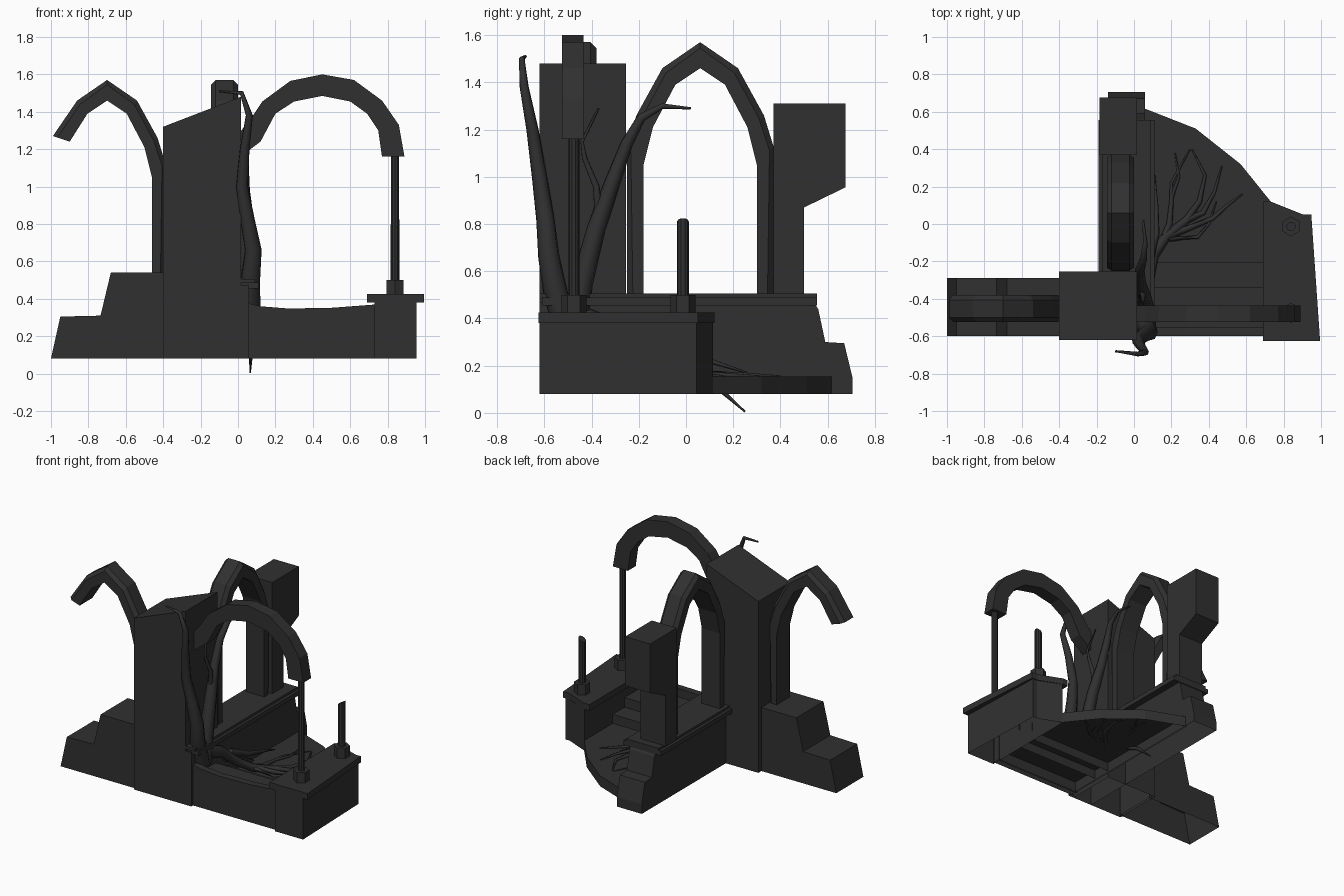
import bpy, bmesh, math
from mathutils import Vector

if "Cube" in bpy.data.objects:
    bpy.data.objects.remove(bpy.data.objects["Cube"])

stone = bpy.data.materials.new("dark_stone")
stone.diffuse_color = (0.03, 0.03, 0.03, 1)
stone.use_nodes = True
stone.node_tree.nodes["Principled BSDF"].inputs["Base Color"].default_value = stone.diffuse_color


def finish(name, bm, open_bottom=False):
    bmesh.ops.recalc_face_normals(bm, faces=bm.faces[:])
    if open_bottom:
        low = [f for f in bm.faces if f.normal.z < -0.9 and f.calc_center_median().z < 0.1]
        bmesh.ops.delete(bm, geom=low, context='FACES')
    me = bpy.data.meshes.new(name)
    bm.to_mesh(me)
    bm.free()
    me.materials.append(stone)
    ob = bpy.data.objects.new(name, me)
    bpy.context.collection.objects.link(ob)
    return ob


def place(axis, a, b, c):
    """Profile point (a, b) at depth c along the axis."""
    return {'x': (c, a, b), 'y': (a, c, b), 'z': (a, b, c)}[axis]


def prism(name, axis, pts, lo, hi, open_bottom=False):
    bm = bmesh.new()
    A = [bm.verts.new(place(axis, a, b, lo)) for a, b in pts]
    B = [bm.verts.new(place(axis, a, b, hi)) for a, b in pts]
    n = len(pts)
    bm.faces.new(A)
    bm.faces.new(B)
    for i in range(n):
        j = (i + 1) % n
        bm.faces.new((A[i], A[j], B[j], B[i]))
    return finish(name, bm, open_bottom)


def box(name, x0, x1, y0, y1, z0, z1, open_bottom=False):
    return prism(name, 'z', [(x0, y0), (x1, y0), (x1, y1), (x0, y1)], z0, z1, open_bottom)


def arch(name, axis, outer, inner, lo, hi, c=0.0):
    """Sweep a section between matching outer and inner points, outer edges chamfered by c."""
    bm = bmesh.new()
    rings = []
    for o, i in zip(outer, inner):
        o, i = Vector(o), Vector(i)
        sec = [(i, lo), (i, hi)]
        if c:
            m = o + (i - o).normalized() * c
            sec += [(m, hi), (o, hi - c), (o, lo + c), (m, lo)]
        else:
            sec += [(o, hi), (o, lo)]
        rings.append([bm.verts.new(place(axis, p.x, p.y, d)) for p, d in sec])
    n = len(rings[0])
    for r, s in zip(rings, rings[1:]):
        for k in range(n):
            bm.faces.new((r[k], r[(k + 1) % n], s[(k + 1) % n], s[k]))
    bm.faces.new(rings[0])
    bm.faces.new(rings[-1])
    return finish(name, bm)


def branch(name, pts, r0, r1, sides=7):
    """Tapered tube along a path."""
    bm = bmesh.new()
    P = [Vector(p) for p in pts]
    rings = []
    for i, p in enumerate(P):
        t = (P[min(i + 1, len(P) - 1)] - P[max(i - 1, 0)]).normalized()
        u = t.cross(Vector((1, 0.3, 0.1))).normalized()
        v = t.cross(u)
        r = r0 + (r1 - r0) * i / (len(P) - 1)
        rings.append([bm.verts.new(p + r * (u * math.cos(a) + v * math.sin(a)))
                      for a in (2 * math.pi * k / sides for k in range(sides))])
    for r, s in zip(rings, rings[1:]):
        for k in range(sides):
            bm.faces.new((r[k], r[(k + 1) % sides], s[(k + 1) % sides], s[k]))
    bm.faces.new(rings[0])
    bm.faces.new(rings[-1])
    for f in bm.faces:
        f.smooth = len(f.verts) == 4
    return finish(name, bm)


# tower with slanted broken top
prism("tower", 'y', [(-.4, .08), (.015, .08), (.015, 1.48), (-.4, 1.32)], -.62, -.255, True)

# stepped buttress on the left
prism("left_buttress", 'y', [(-1, .08), (-.95, .305), (-.735, .31), (-.68, .54), (-.38, .54), (-.38, .08)],
      -.6, -.29, True)

# long base wall with stepped back end and cornice
prism("base_wall", 'x', [(-.62, .08), (-.62, .47), (.54, .47), (.56, .44), (.59, .3), (.67, .295), (.705, .15), (.705, .08)],
      -.14, .06, True)
box("wall_cornice", -.19, .11, -.61, .555, .455, .488)
box("wall_cornice_top", -.17, .09, -.62, .555, .485, .505)

# pointed arches: one half profile, mirrored
H_OUT = [(.31, .5), (.31, 1.13), (.27, 1.26), (.16, 1.46), (0, 1.57)]
H_IN = [(.24, .5), (.24, 1.05), (.20, 1.21), (.105, 1.39), (0, 1.46)]


def full(h, c):
    return [(c + a, b) for a, b in h] + [(c - a, b) for a, b in h[-2::-1]]


arch("back_arch", 'x', full(H_OUT, .06), full(H_IN, .06), -.145, 0, .025)
arch("left_arch", 'y', full(H_OUT, -.7)[:6] + [(-.99, 1.27)],
     full(H_IN, -.7)[:6] + [(-.9, 1.24)], -.525, -.38, .025)

# round arch in front
R_OUT = [(.0, 1.28), (.06, 1.35), (.13, 1.455), (.28, 1.565), (.45, 1.6), (.62, 1.57), (.77, 1.46), (.86, 1.33), (.89, 1.16)]
R_IN = [(.0, 1.15), (.06, 1.2), (.12, 1.24), (.2, 1.39), (.3, 1.455), (.45, 1.485), (.6, 1.455), (.69, 1.39), (.75, 1.3), (.77, 1.16)]
arch("front_arch", 'y', R_OUT, R_IN[:1] + R_IN[2:], -.525, -.435)

# broken pillar at the back
prism("back_pillar", 'x', [(.37, .5), (.5, .5), (.5, .87), (.675, .955), (.675, 1.31), (.37, 1.31)], -.185, .015)

# right pedestal and cap
prism("pedestal", 'z', [(.73, -.62), (.955, -.62), (.935, .045), (.9, .045), (.735, .115), (.73, .115)], .08, .39, True)
prism("pedestal_cap", 'z', [(.69, -.625), (.995, -.625), (.948, .05), (.9, .052), (.73, .12), (.69, .12)], .38, .425)

# columns with hexagonal feet; the second is broken at an angle
for name, y, top, r in (("front_column", -.475, 1.17, .023), ("broken_column", -.013, .82, .025)):
    for part, z0, z1, rad, n in (("", .42, top, r, 10), ("_foot", .42, .5, .053, 6)):
        bm = bmesh.new()
        bmesh.ops.create_cone(bm, cap_ends=True, segments=n, radius1=rad, radius2=rad, depth=z1 - z0)
        for v in bm.verts:
            v.co += Vector((.84, y, (z0 + z1) / 2))
            if part == "" and y > -.1 and v.co.z > .6:
                v.co.z += (v.co.x - .84) * .6 - .01
        finish(name + part, bm)

# front parapet with worn top, steps and fan-shaped floor
prism("front_parapet", 'y', [(.04, .08), (.74, .08), (.74, .37), (.5, .352), (.27, .348), (.12, .36), (.06, .375), (.04, .375)],
      -.6, -.55, True)
for i, (y, z) in enumerate(((-.34, .29), (-.205, .22))):
    box("step_%d" % i, .05, .735, -.56, y, .09, z, True)
prism("fan_floor", 'z', [(.05, -.56), (.735, -.56), (.735, .115), (.57, .32), (.33, .51), (.05, .62)], .08, .155, True)

# climbing trunks
branch("trunk_front", [(.06, -.5, .35), (.065, -.55, .5), (.08, -.58, .66), (.05, -.595, .82), (.02, -.62, 1.0),
                       (.035, -.65, 1.2), (.06, -.685, 1.38), (.02, -.695, 1.5), (-.1, -.68, 1.51)], .06, .006)
branch("trunk_back", [(.06, -.47, .35), (.06, -.44, .55), (.05, -.38, .78), (.03, -.31, .98), (.03, -.25, 1.14),
                      (.05, -.19, 1.25), (.06, -.1, 1.3), (.05, .02, 1.29)], .055, .005)
branch("side_branch", [(.04, -.37, .85), (.05, -.38, .96), (.04, -.43, 1.08), (.045, -.44, 1.15), (.03, -.37, 1.29)],
       .018, .004)

# roots spreading over the floor
ROOTS = [
    ([(.06, -.47, .42), (.07, -.3, .36), (.1, -.17, .25), (.17, -.07, .18), (.28, .02, .165), (.35, .12, .16), (.38, .26, .16), (.31, .4, .155)], .045),
    ([(.15, -.1, .19), (.19, 0, .17), (.2, .12, .165), (.2, .22, .16), (.3, .4, .155)], .022),
    ([(.17, -.07, .18), (.3, -.02, .165), (.42, .03, .16), (.5, .1, .16), (.58, .16, .155)], .022),
    ([(.28, .02, .165), (.37, .06, .165), (.43, .17, .16), (.47, .31, .155)], .02),
    ([(.15, -.06, .18), (.2, -.08, .18), (.34, -.07, .165), (.4, 0, .16), (.44, .12, .155)], .018),
    ([(.2, .14, .165), (.24, .25, .16), (.22, .38, .155)], .012),
    ([(.08, -.2, .32), (.12, -.05, .26), (.12, .1, .22), (.11, .26, .17)], .025),
    ([(.07, -.25, .3), (.07, -.05, .2), (.07, .12, .12), (.065, .25, .005)], .028),
]
for i, (path, r) in enumerate(ROOTS):
    branch("root_%d" % i, path, r, .004, 6)
